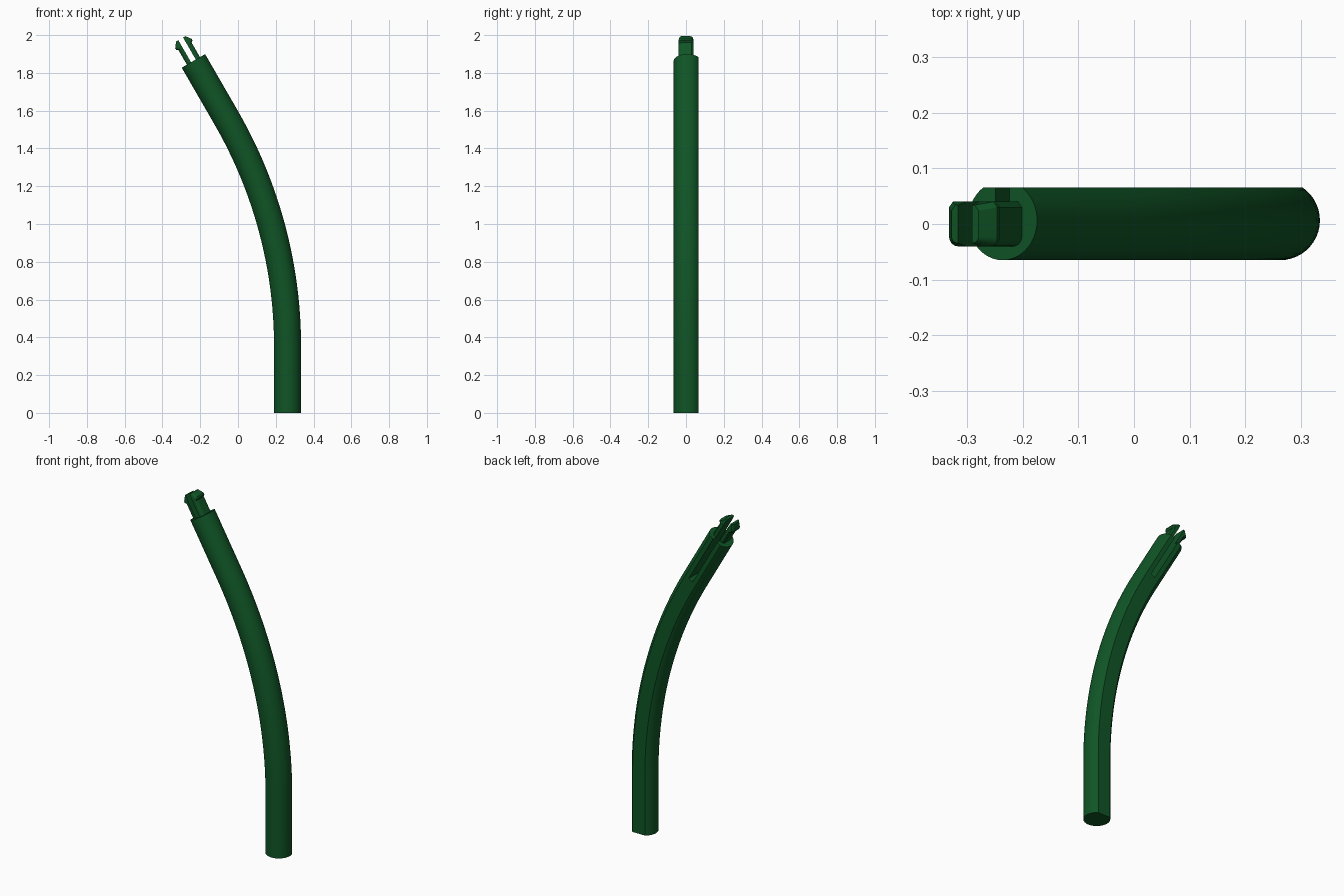
import bpy, bmesh
from math import sin, cos, tan, acos, pi, radians
from mathutils import Vector, Matrix

cube = bpy.data.objects.get("Cube")
if cube:
    bpy.data.objects.remove(cube, do_unlink=True)

green = bpy.data.materials.new("dark green")
green.use_nodes = True
colour = (0.005, 0.09, 0.019, 1)
green.diffuse_color = colour
green.node_tree.nodes["Principled BSDF"].inputs["Base Color"].default_value = colour

RADIUS, CENTRE_Y, FLAT_Y = 0.0715, 0.0065, 0.066
BASE_X, STRAIGHT, TANGENT = 0.2625, 0.35, 0.65
BEND = radians(30)
BEND_R = TANGENT / tan(BEND / 2)
SLOT = 0.0145   # half width of the slot


def loft(name, rings):
    """Skin a list of equal closed rings and cap both ends."""
    bm = bmesh.new()
    loops = [[bm.verts.new(p) for p in ring] for ring in rings]
    n = len(loops[0])
    for a, b in zip(loops, loops[1:]):
        for i in range(n):
            j = (i + 1) % n
            bm.faces.new((a[i], a[j], b[j], b[i]))
    bm.faces.new(loops[0])
    bm.faces.new(loops[-1])
    bmesh.ops.recalc_face_normals(bm, faces=bm.faces)
    mesh = bpy.data.meshes.new(name)
    bm.to_mesh(mesh)
    bm.free()
    mesh.materials.append(green)
    obj = bpy.data.objects.new(name, mesh)
    bpy.context.collection.objects.link(obj)
    return obj


def frame(x, z, angle):
    """Local x runs across the stem, local z along it."""
    return Matrix.Translation((x, 0, z)) @ Matrix.Rotation(-angle, 4, 'Y')


def smooth(obj):
    bpy.ops.object.select_all(action='DESELECT')
    obj.select_set(True)
    bpy.context.view_layer.objects.active = obj
    bpy.ops.object.shade_smooth_by_angle(angle=radians(25))


# Path: straight foot, circular bend, straight end
frames = [frame(BASE_X, 0, 0)]
for i in range(25):
    a = BEND * i / 24
    frames.append(frame(BASE_X - BEND_R * (1 - cos(a)), STRAIGHT + BEND_R * sin(a), a))
tip = frames[-1] @ Matrix.Translation((0, 0, 0.347))
frames.append(tip)

# Round stem section with a flat back
gap = acos((FLAT_Y - CENTRE_Y) / RADIUS)
section = []
for i in range(37):
    a = pi / 2 + gap + (2 * pi - 2 * gap) * i / 36
    section.append(Vector((RADIUS * cos(a), CENTRE_Y + RADIUS * sin(a), 0)))
stem = loft("curved_stem", [[f @ p for p in section] for f in frames])

# Slot cut into the back of the stem's upper end
box = [Vector((x, y, 0)) for x, y in
       ((-SLOT, -0.04), (SLOT, -0.04), (SLOT, 0.1), (-SLOT, 0.1))]
cutter = loft("slot_cutter", [[tip @ (p + Vector((0, 0, h))) for p in box]
                              for h in (-0.32, 0.05)])
cutter.hide_render = True
cut = stem.modifiers.new("slot", 'BOOLEAN')
cut.operation = 'DIFFERENCE'
cut.solver = 'EXACT'
cut.object = cutter
bpy.context.view_layer.objects.active = stem
bpy.ops.object.modifier_apply(modifier=cut.name)
bpy.data.objects.remove(cutter, do_unlink=True)
smooth(stem)


def prong_ring(side, height, outer, half):
    """Prong section: flat inside, rounded front corner, chamfered back corner."""
    r = min(0.018, outer - SLOT - 0.002)
    pts = [(SLOT, half), (outer - 0.008, half), (outer, half - 0.01)]
    for i in range(6):
        a = -pi / 2 * i / 5
        pts.append((outer - r + r * cos(a), -half + r + r * sin(a)))
    pts.append((SLOT, -half))
    return [tip @ Vector((side * x, y, height)) for x, y in pts]


# Two snap prongs with hooked, tapered heads
for side, name in ((1, "left_prong"), (-1, "right_prong")):
    levels = ((0, 0.04, 0.04), (0.088, 0.04, 0.04), (0.097, 0.05, 0.04),
              (0.106, 0.05, 0.04), (0.135, 0.028, 0.034))
    smooth(loft(name, [prong_ring(side, *level) for level in levels]))
